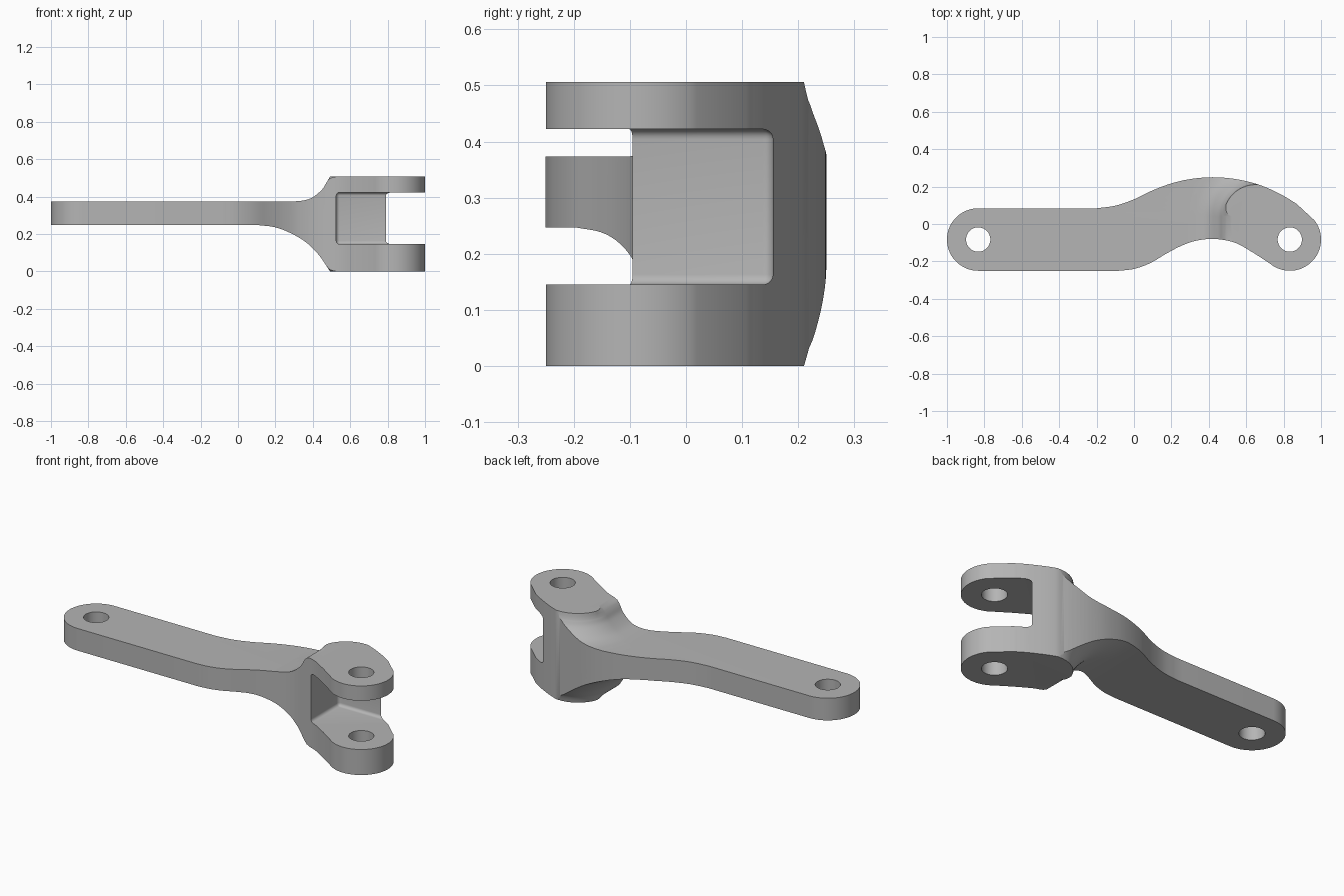
import bpy, bmesh
from math import cos, sin, pi, radians
from mathutils import Vector

if "Cube" in bpy.data.objects:
    bpy.data.objects.remove(bpy.data.objects["Cube"], do_unlink=True)

HEIGHT = 0.506
END_X, END_Y, END_R = 0.833, -0.083, 0.167
PAD = Vector((0.65, 0.04))      # centre of the rounded fork shoulder

steel = bpy.data.materials.new("satin grey")
steel.use_nodes = True
GREY = (0.46, 0.46, 0.46, 1)
steel.diffuse_color = GREY
steel.node_tree.nodes["Principled BSDF"].inputs["Base Color"].default_value = GREY


def make(name, bm):
    bmesh.ops.recalc_face_normals(bm, faces=bm.faces)
    mesh = bpy.data.meshes.new(name)
    bm.to_mesh(mesh)
    bm.free()
    mesh.materials.append(steel)
    ob = bpy.data.objects.new(name, mesh)
    bpy.context.collection.objects.link(ob)
    return ob


def spline(points, steps=6):
    """Smooth curve through the points."""
    p = [Vector(q) for q in points]
    p = [2 * p[0] - p[1]] + p + [2 * p[-1] - p[-2]]
    out = []
    for a, b, c, d in zip(p, p[1:], p[2:], p[3:]):
        for i in range(steps):
            t = i / steps
            out.append(0.5 * (2 * b + (c - a) * t + (2 * a - 5 * b + 4 * c - d) * t**2
                              + (3 * b - a - 3 * c + d) * t**3))
    return out + [p[-2]]


def arc(cx, start, end, n=36):
    return [Vector((cx + END_R * cos(a), END_Y + END_R * sin(a)))
            for a in (radians(start + (end - start) * i / n) for i in range(n + 1))]


def bridge(rings):
    """Closed solid through a row of matching rings."""
    bm = bmesh.new()
    rows = [[bm.verts.new(v) for v in ring] for ring in rings]
    n = len(rows[0])
    for a, b in zip(rows, rows[1:]):
        for i in range(n):
            j = (i + 1) % n
            bm.faces.new((a[i], a[j], b[j], b[i]))
    bm.faces.new(rows[0])
    bm.faces.new(rows[-1])
    return bm


def cut(target, cutter):
    mod = target.modifiers.new("cut", "BOOLEAN")
    mod.operation = "DIFFERENCE"
    mod.solver = "EXACT"
    mod.object = cutter
    bpy.context.view_layer.objects.active = target
    bpy.ops.object.modifier_apply(modifier=mod.name)
    bpy.data.objects.remove(cutter, do_unlink=True)


# Lever outline: rounded ends joined by a bowed arm
lower = spline([(-0.08, -0.25), (0, -0.24), (0.085, -0.21), (0.17, -0.16), (0.25, -0.118),
                (0.33, -0.09), (0.43, -0.08), (0.54, -0.1), (0.645, -0.158)])
upper = spline([(0.87, 0.107), (0.8, 0.15), (0.68, 0.206), (0.55, 0.239), (0.42, 0.25),
                (0.3, 0.24), (0.2, 0.217), (0.1, 0.18), (0, 0.132), (-0.1, 0.098), (-0.2, 0.084)])
outline = arc(-END_X, 90, 270) + lower + arc(END_X, 230, 398) + upper
lever = make("forked_lever", bridge([[(p.x, p.y, z) for p in outline] for z in (0, HEIGHT)]))


def shoulder_cutter(name, round_edge, sharp_edge, slope, far_z):
    """Sweeps a shoulder profile (distance, height) along the arm side and round the pad."""
    tail = [tuple(p) for p in spline(slope)]
    tail += [(1.8, tail[-1][1]), (1.8, far_z)]
    straight = round_edge + tail + [(round_edge[0][0], far_z)]
    turned = sharp_edge + tail + [(sharp_edge[0][0], far_z)]
    rings = [[(PAD.x - r, -0.4, z) for r, z in straight]]
    steps = 32
    for i in range(steps + 1):
        a = pi - pi / 2 * i / steps
        t = min(1, i / 8)
        rings.append([(PAD.x + (r + (s - r) * t) * cos(a), PAD.y + (r + (s - r) * t) * sin(a),
                       z + (w - z) * t) for (r, z), (s, w) in zip(straight, turned)])
    rings.append([(1.2, PAD.y + r, z) for r, z in turned])
    return make(name, bridge(rings))


# Hollow sweeps that thin the arm above and below
cut(lever, shoulder_cutter(
    "upper_sweep",
    [(0.12, 0.507), (0.14, 0.504), (0.157, 0.498), (0.168, 0.488)],
    [(0.168, 0.53), (0.169, 0.52), (0.17, 0.507), (0.173, 0.493)],
    [(0.178, 0.473), (0.2, 0.438), (0.25, 0.396), (0.3, 0.379), (0.36, 0.373)], 0.7))
cut(lever, shoulder_cutter(
    "lower_sweep",
    [(0.12, -0.001), (0.14, 0.002), (0.157, 0.008), (0.168, 0.018)],
    [(0.168, -0.03), (0.169, -0.015), (0.17, -0.001), (0.174, 0.013)],
    [(0.18, 0.033), (0.22, 0.09), (0.28, 0.15), (0.36, 0.2), (0.45, 0.235), (0.54, 0.247)], -0.2))

# Fork slot with softened inner corners
LOW, HIGH = Vector((0.525, -0.6, 0.145)), Vector((1.4, 0.155, 0.422))
bm = bmesh.new()
bmesh.ops.create_cube(bm, size=1)
for v in bm.verts:
    v.co = Vector([(l + h) / 2 + c * (h - l) for l, h, c in zip(LOW, HIGH, v.co)])
bmesh.ops.bevel(bm, geom=bm.edges[:], offset=0.018, segments=5, profile=0.5, affect="EDGES")
cut(lever, make("fork_slot", bm))

# Pin holes through both ends
for side in (-1, 1):
    rings = [[(side * END_X + 0.065 * cos(a), END_Y + 0.065 * sin(a), z)
              for a in (2 * pi * i / 48 for i in range(48))] for z in (-0.1, 0.7)]
    cut(lever, make("pin_hole", bridge(rings)))

bpy.ops.object.select_all(action="DESELECT")
lever.select_set(True)
bpy.context.view_layer.objects.active = lever
bpy.ops.object.shade_smooth_by_angle(angle=radians(30))
